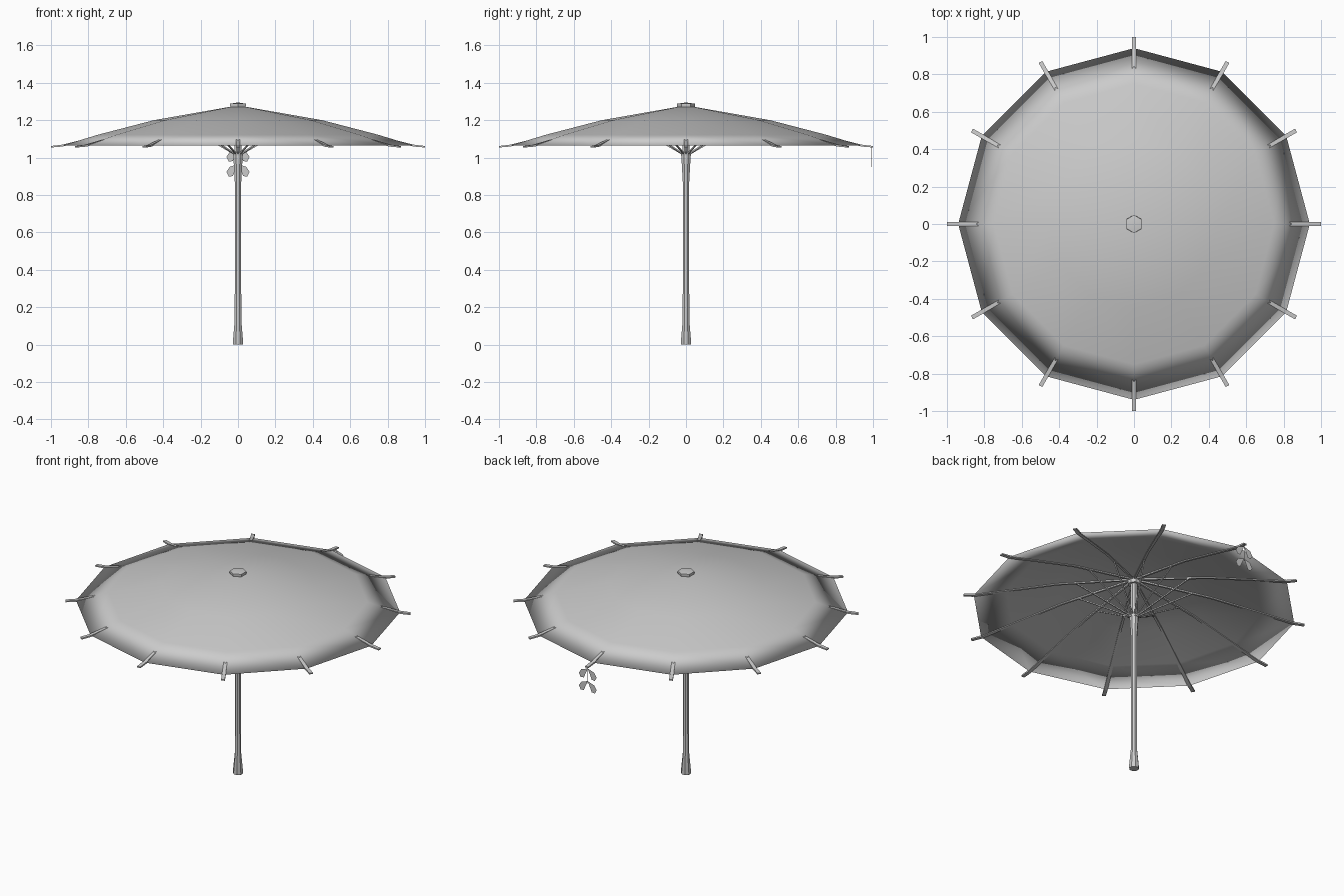
import bpy, bmesh, math
from mathutils import Vector, Matrix

if "Cube" in bpy.data.objects:
    bpy.data.objects.remove(bpy.data.objects["Cube"], do_unlink=True)

grey = bpy.data.materials.new("plain grey")
grey.use_nodes = True
grey.diffuse_color = (0.6, 0.6, 0.6, 1)
grey.node_tree.nodes["Principled BSDF"].inputs["Base Color"].default_value = (0.6, 0.6, 0.6, 1)

SPOKES = 12


def finish(name, bm, angle=None):
    """Turn a bmesh into a named, coloured object; smooth it below the angle."""
    bmesh.ops.recalc_face_normals(bm, faces=bm.faces)
    mesh = bpy.data.meshes.new(name)
    bm.to_mesh(mesh)
    bm.free()
    mesh.materials.append(grey)
    obj = bpy.data.objects.new(name, mesh)
    bpy.context.collection.objects.link(obj)
    if angle is not None:
        bpy.ops.object.select_all(action='DESELECT')
        obj.select_set(True)
        bpy.context.view_layer.objects.active = obj
        if angle >= 180:
            bpy.ops.object.shade_smooth()
        else:
            bpy.ops.object.shade_smooth_by_angle(angle=math.radians(angle))
    return obj


def lathe(name, profile, sides, start=0.0, angle=None):
    """Spin (radius, height) points round z; a zero radius makes a pole."""
    bm = bmesh.new()
    rings = []
    for r, z in profile:
        if r == 0:
            rings.append([bm.verts.new((0, 0, z))] * sides)
        else:
            rings.append([bm.verts.new((r * math.cos(start + math.tau * i / sides),
                                        r * math.sin(start + math.tau * i / sides), z))
                          for i in range(sides)])
    for a, b in zip(rings, rings[1:]):
        for i in range(sides):
            j = (i + 1) % sides
            corners = list(dict.fromkeys((a[i], a[j], b[j], b[i])))
            bm.faces.new(corners)
    return finish(name, bm, angle)


def add_bar(bm, path, turn):
    """Rectangular bar along (radius, height, width, thickness) points, turned round z."""
    rot = Matrix.Rotation(turn, 3, 'Z')
    rings = []
    for r, z, w, t in path:
        rings.append([bm.verts.new(rot @ Vector((r, y * w / 2, z + s * t / 2)))
                      for y, s in ((-1, -1), (1, -1), (1, 1), (-1, 1))])
    for a, b in zip(rings, rings[1:]):
        for i in range(4):
            j = (i + 1) % 4
            bm.faces.new((a[i], a[j], b[j], b[i]))
    bm.faces.new(rings[0])
    bm.faces.new(rings[-1])


def spokes(name, path):
    bm = bmesh.new()
    for i in range(SPOKES):
        add_bar(bm, path, math.tau * i / SPOKES)
    finish(name, bm)


# Canopy: thin twelve-sided shell, top and underside meeting at the rim
lathe("canopy", [(0, 1.279), (0.45, 1.200), (0.75, 1.122), (0.94, 1.064),
                 (0.75, 1.112), (0.45, 1.188), (0, 1.266)], SPOKES, angle=180)

# Ribs under the canopy, with ends sticking out past the rim
spokes("ribs", [(0.02, 1.258, 0.012, 0.010), (0.45, 1.186, 0.014, 0.010),
                (0.75, 1.112, 0.018, 0.010), (0.94, 1.064, 0.022, 0.010),
                (1.00, 1.058, 0.022, 0.008)])

# Stretchers from the collar up to the ribs
spokes("stretchers", [(0.018, 1.018, 0.008, 0.008), (0.34, 1.203, 0.008, 0.008)])

# Pole with flared foot and flared top
lathe("pole", [(0, 0), (0.029, 0), (0.030, 0.012), (0.019, 0.13), (0.018, 0.86),
               (0.026, 0.99), (0.026, 1.015), (0.021, 1.03), (0.021, 1.26), (0, 1.26)],
      8, math.pi / 8, 40)

# Collar and upper hub holding the stretchers and ribs
lathe("collar", [(0, 1.008), (0.029, 1.008), (0.029, 1.024), (0, 1.024)], 8, math.pi / 8, 40)
lathe("hub", [(0, 1.228), (0.036, 1.228), (0.036, 1.258), (0, 1.258)], 8, math.pi / 8, 40)

# Six-sided cap on the peak
lathe("top_cap", [(0, 1.262), (0.042, 1.262), (0.049, 1.276), (0.048, 1.288), (0, 1.295)],
      6, math.pi / 2, 40)

# Hanging charm at the back: two pairs of flat petals below a rib end
bm = bmesh.new()
petal = [(0, 0), (0.045, -0.015), (0.062, -0.042), (0.050, -0.066), (0.028, -0.064)]
for top in (1.045, 0.965):
    for side in (-1, 1):
        bm.faces.new([bm.verts.new((side * x, 0.99, top + z)) for x, z in petal])
finish("hanging_charm", bm)
bm = bmesh.new()
add_bar(bm, [(0.989, 1.060, 0.003, 0.002), (0.991, 1.060, 0.003, 0.002)], math.pi / 2)
for v in bm.verts:
    if v.co.z < 1.06:
        v.co.z = 0.95
finish("charm_cord", bm)
